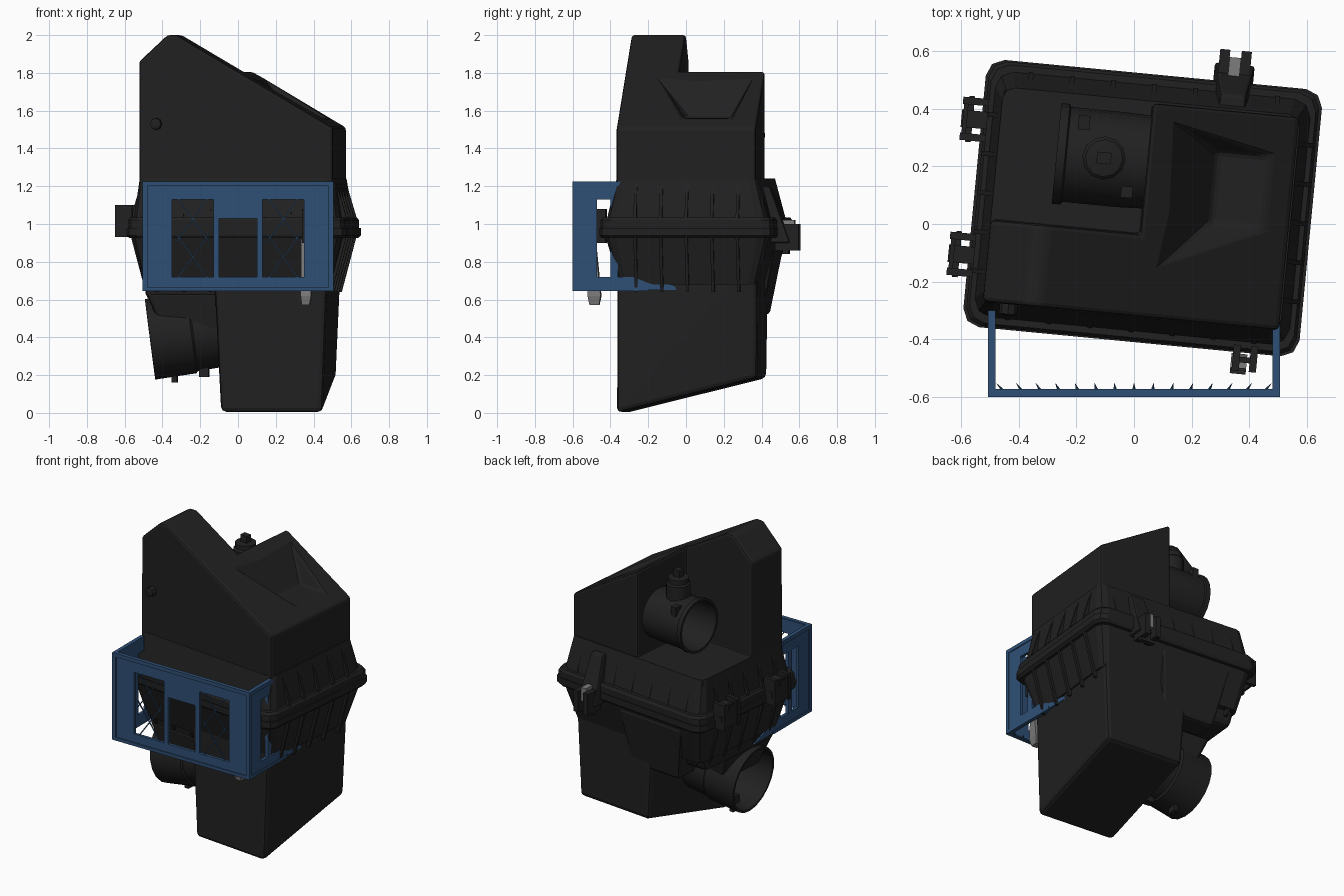
import bpy, bmesh, math
from mathutils import Matrix, Vector

if "Cube" in bpy.data.objects:
    bpy.data.objects.remove(bpy.data.objects["Cube"])

# The filter box is turned slightly against the crate
TURN = Matrix.Translation((0.03, 0.055, 0)) @ Matrix.Rotation(math.radians(-5.5), 4, 'Z')
FLAT = Matrix.Identity(4)


def material(name, col):
    m = bpy.data.materials.new(name)
    m.diffuse_color = (*col, 1)
    m.use_nodes = True
    m.node_tree.nodes["Principled BSDF"].inputs["Base Color"].default_value = m.diffuse_color
    return m


BLACK = material("black_plastic", (0.015, 0.015, 0.015))
BLUE = material("blue_plastic", (0.028, 0.08, 0.18))
STEEL = material("steel", (0.2, 0.2, 0.2))


def finish(name, bm, mat=BLACK, frame=TURN, bevel=0):
    bmesh.ops.recalc_face_normals(bm, faces=bm.faces)
    me = bpy.data.meshes.new(name)
    bm.to_mesh(me)
    bm.free()
    ob = bpy.data.objects.new(name, me)
    bpy.context.collection.objects.link(ob)
    ob.matrix_world = frame
    if mat:
        me.materials.append(mat)
    if bevel:
        b = ob.modifiers.new("bevel", 'BEVEL')
        b.width, b.segments, b.limit_method = bevel, 2, 'ANGLE'
    return ob


def add_hull(bm, pts):
    vs = [bm.verts.new(p) for p in pts]
    res = bmesh.ops.convex_hull(bm, input=vs)
    bmesh.ops.delete(bm, geom=[v for v in res["geom_interior"] if isinstance(v, bmesh.types.BMVert)], context='VERTS')


def hull(name, pts, **kw):
    bm = bmesh.new()
    add_hull(bm, pts)
    bmesh.ops.dissolve_limit(bm, angle_limit=0.01, verts=bm.verts, edges=bm.edges)
    return finish(name, bm, **kw)


def rect(x0, x1, y0, y1, z, c=0.0):
    """Rectangle in plan, with cut corners when c is given."""
    if not c:
        return [(x, y, z) for x in (x0, x1) for y in (y0, y1)]
    return [(x + sx * a, y + sy * b, z) for x, sx in ((x0, 1), (x1, -1))
            for y, sy in ((y0, 1), (y1, -1)) for a, b in ((c, 0), (c * .3, c * .3), (0, c))]


def boxes(name, dims, **kw):
    bm = bmesh.new()
    for x0, x1, y0, y1, z0, z1 in dims:
        m = Matrix.Translation(((x0 + x1) / 2, (y0 + y1) / 2, (z0 + z1) / 2)) @ Matrix.Diagonal((x1 - x0, y1 - y0, z1 - z0, 1))
        bmesh.ops.create_cube(bm, size=1, matrix=m)
    return finish(name, bm, **kw)


def revolve(name, origin, axis, profile, n=20, **kw):
    """Closed skin through (radius, distance) rings along an axis, capped at both ends."""
    bm = bmesh.new()
    q = Vector(axis).to_track_quat('Z', 'Y')
    rings = [[bm.verts.new(Vector(origin) + q @ Vector((r * math.cos(t * math.tau / n), r * math.sin(t * math.tau / n), d)))
              for t in range(n)] for r, d in profile]
    for a, b in zip(rings, rings[1:]):
        for i in range(n):
            bm.faces.new((a[i], a[(i + 1) % n], b[(i + 1) % n], b[i]))
    bm.faces.new(rings[0])
    bm.faces.new(rings[-1])
    for f in bm.faces:
        f.smooth = len(f.verts) == 4
    bm.normal_update()
    for e in bm.edges:
        e.smooth = len(e.link_faces) == 2 and e.calc_face_angle(0) < 0.7
    return finish(name, bm, **kw)


def cut(target, cutter):
    cutter.hide_render = cutter.hide_viewport = True
    m = target.modifiers.new("cut", 'BOOLEAN')
    m.operation, m.object, m.solver = 'DIFFERENCE', cutter, 'EXACT'


# Upper housing: sloping roof, stepped recess at back left, dished roof at right
roof = [(-.52, 1.15), (-.52, 1.86), (-.37, 2), (-.32, 2), (.51, 1.51), (.51, 1.15)]
upper = hull("upper_housing", [(x, y, z) for x, z in roof for y in (-.376, .365)])
cut(upper, hull("step_cutter", rect(-.8, .0, -.09, .6, 1.23) + rect(-.8, .0, -.09, .6, 2.3), mat=None))
cut(upper, hull("dish_cutter", rect(.24, .44, -.03, .22, 1.56) + rect(.06, .52, -.22, .32, 1.8), mat=None))
b = upper.modifiers.new("bevel", 'BEVEL')
b.width, b.segments, b.limit_method = 0.015, 2, 'ANGLE'

# Skirts and the flanged rim between the two halves
hull("upper_skirt", rect(-.55, .55, -.43, .43, 1.02, .06) + rect(-.52, .515, -.378, .372, 1.24, .04))
hull("lower_skirt", rect(-.56, .56, -.44, .44, .95, .06) + rect(-.5, .49, -.365, .365, .68, .04))
hull("rim_lower", rect(-.57, .57, -.455, .455, .925, .06) + rect(-.585, .585, -.465, .465, .94, .06)
     + rect(-.585, .585, -.465, .465, .98, .06))
hull("rim_upper", rect(-.575, .575, -.46, .46, .97, .06) + rect(-.575, .575, -.46, .46, 1.02, .06)
     + rect(-.565, .565, -.45, .45, 1.035, .06))

# Stiffening ribs around both skirts
bm = bmesh.new()
for side in range(4):
    along, out = ((.5, .372), (.34, .515))[side % 2]
    rot = Matrix.Rotation(side * math.pi / 2, 4, 'Z')
    n = (7, 5)[side % 2]
    for i in range(n):
        u = -along + 2 * along * (i + .5) / n
        for rim_z, tip_z, o in ((1.03, 1.23, out), (.94, .64, out - .02)):
            pts = [(u + du, -v, z) for du in (-.008, .008)
                   for v, z in ((out - .05, rim_z), (out + .06, rim_z), (o, tip_z), (out - .05, tip_z))]
            add_hull(bm, [rot @ Vector(p) for p in pts])
finish("skirt_ribs", bm)

# Lower housing: deep sump on the right, shallow pan on the left
hull("sump", rect(-.13, .485, -.374, .372, .85)
     + [(x, y, z) for x in (-.085, .455) for y, z in ((-.38, 0), (.365, .185))], bevel=.025)
hull("left_pan", rect(-.5, 0, -.37, .37, .8) + rect(-.49, 0, -.33, .3, .6), bevel=.03)
hull("back_bulge", rect(-.4, .1, .2, .43, .9) + rect(-.32, .05, .2, .36, .52), bevel=.02)

# Inlet and outlet ducts, hollow with a raised lip
revolve("inlet_duct", (-.02, -.1, .45), (-1, -.1, -.13),
        [(.19, 0), (.2, .24), (.21, .25), (.215, .47), (.2, .47), (.18, .1)])
revolve("outlet_duct", (.03, .16, 1.47), (-1, 0, 0),
        [(.16, 0), (.165, .12), (.165, .31), (.175, .315), (.175, .345), (.16, .345), (.15, .08)])
hull("inlet_neck", rect(-.49, -.05, -.34, .1, .64) + rect(-.4, -.05, -.3, .05, .42), bevel=.02)
boxes("inlet_tabs", [(-.37, -.34, -.15, -.09, .16, .26), (-.22, -.17, -.18, -.13, .19, .3)])

# Sensor on top of the outlet duct
revolve("sensor_socket", (-.15, .16, 1.58), (0, 0, 1), [(.075, 0), (.075, .13), (.065, .14), (.065, .17), (.02, .175)], n=12)
boxes("sensor_plug", [(-.175, -.125, .14, .18, 1.74, 1.8), (-.25, -.21, .25, .3, 1.55, 1.62), (-.08, -.04, .03, .07, 1.55, 1.63)])
revolve("front_peg", (-.43, -.34, 1.53), (0, -1, 0), [(.035, 0), (.03, .07), (.015, .075)], n=8)


# Spring clips: jaws, cross pin and latch
def clip(name, x, y, angle, z, mat=BLACK):
    f = TURN @ Matrix.Translation((x, y, z)) @ Matrix.Rotation(math.radians(angle), 4, 'Z')
    boxes(name, [(-.075, -.05, -.05, .04, -.07, .1), (.05, .075, -.05, .04, -.07, .1),
                 (-.08, .08, -.03, -.01, -.02, .02), (-.05, .05, -.045, -.03, -.06, .09),
                 (-.03, .03, -.05, .04, .05, .08)], mat=mat, frame=f)


clip("left_clip_back", -.605, .25, -90, 1.0)
clip("left_clip_front", -.605, -.22, -90, 1.0)
hull("back_hinge_arm", rect(.23, .32, .36, .42, 1.2) + rect(.2, .34, .4, .53, .9), bevel=.01)
boxes("back_hinge", [(.215, .25, .45, .575, .86, 1.0), (.29, .325, .45, .575, .86, 1.0), (.22, .32, .49, .52, .84, .96)])
boxes("back_hinge_pin", [(.25, .29, .47, .55, .93, 1.02)], mat=STEEL)
boxes("front_clip", [(.36, .385, -.53, -.44, .9, 1.08), (.42, .445, -.53, -.44, .9, 1.08), (.36, .445, -.5, -.48, .95, 1.0)])
hull("front_latch", rect(.355, .41, -.52, -.5, .92) + rect(.355, .41, -.54, -.47, .62) + rect(.36, .4, -.53, -.48, .57), mat=STEEL)

# Crate front wall: frame, posts and rails around three windows
F, B = -.592, -.572
wall = [(-.5, -.35, F, B, .65, 1.22), (.35, .5, F, B, .65, 1.22),
        (-.35, .35, F, B, 1.13, 1.22), (-.35, .35, F, B, .65, .72),
        (-.13, -.1, F, B, .7, 1.14), (.1, .13, F, B, .7, 1.14),
        (-.1, .1, F, B, 1.03, 1.14)]
# Side walls run back and break off inside the housing
for s in (-1, 1):
    x0, x1 = sorted((s * .5, s * .48))
    wall += [(x0, x1, F, -.47, .65, 1.22), (x0, x1, -.48, -.3, 1.13, 1.22),
             (x0, x1, -.48, -.25, .65, .72), (x0, x1, -.4, -.36, .7, 1.14)]
    # Raised corner posts and lips, top and bottom
    x0, x1 = sorted((s * .505, s * .48))
    wall += [(x0, x1, -.6, -.575, .645, 1.225), (x0, x1, -.6, -.3, 1.2, 1.225), (x0, x1, -.6, -.2, .645, .665)]
wall += [(-.5, .5, -.6, -.575, 1.2, 1.225), (-.5, .5, -.6, -.575, .645, .665)]
boxes("crate_walls", wall, mat=BLUE, frame=FLAT)
bm = bmesh.new()
for s in (-1, 1):
    for y0, y1, h in ((-.3, -.18, .77), (-.22, -.1, .73), (-.15, 0, .69)):
        add_hull(bm, [(s * x, y, z) for x in (.49, .5) for y, z in ((y0, .65), (y0 + .03, h), (y1, .65))])
finish("crate_broken_edge", bm, mat=BLUE, frame=FLAT)

# Thin diagonal lattice behind the outer windows, broken floor teeth
bm = bmesh.new()
for cx in (-.24, .24):
    for tilt in (-1, 1):
        for k in (-.1, .1):
            m = (Matrix.Translation((cx, -.585, .925 + k)) @ Matrix.Rotation(tilt * .95, 4, 'Y')
                 @ Matrix.Diagonal((.3, .006, .006, 1)))
            bmesh.ops.create_cube(bm, size=1, matrix=m)
for i in range(15):
    x = -.45 + i * .9 / 14
    add_hull(bm, [(x - .008, -.58, .65), (x + .008, -.58, .65), (x + .004 * (i - 7), -.55, .65), (x, -.58, .66)])
finish("crate_lattice", bm, mat=BLUE, frame=FLAT)
